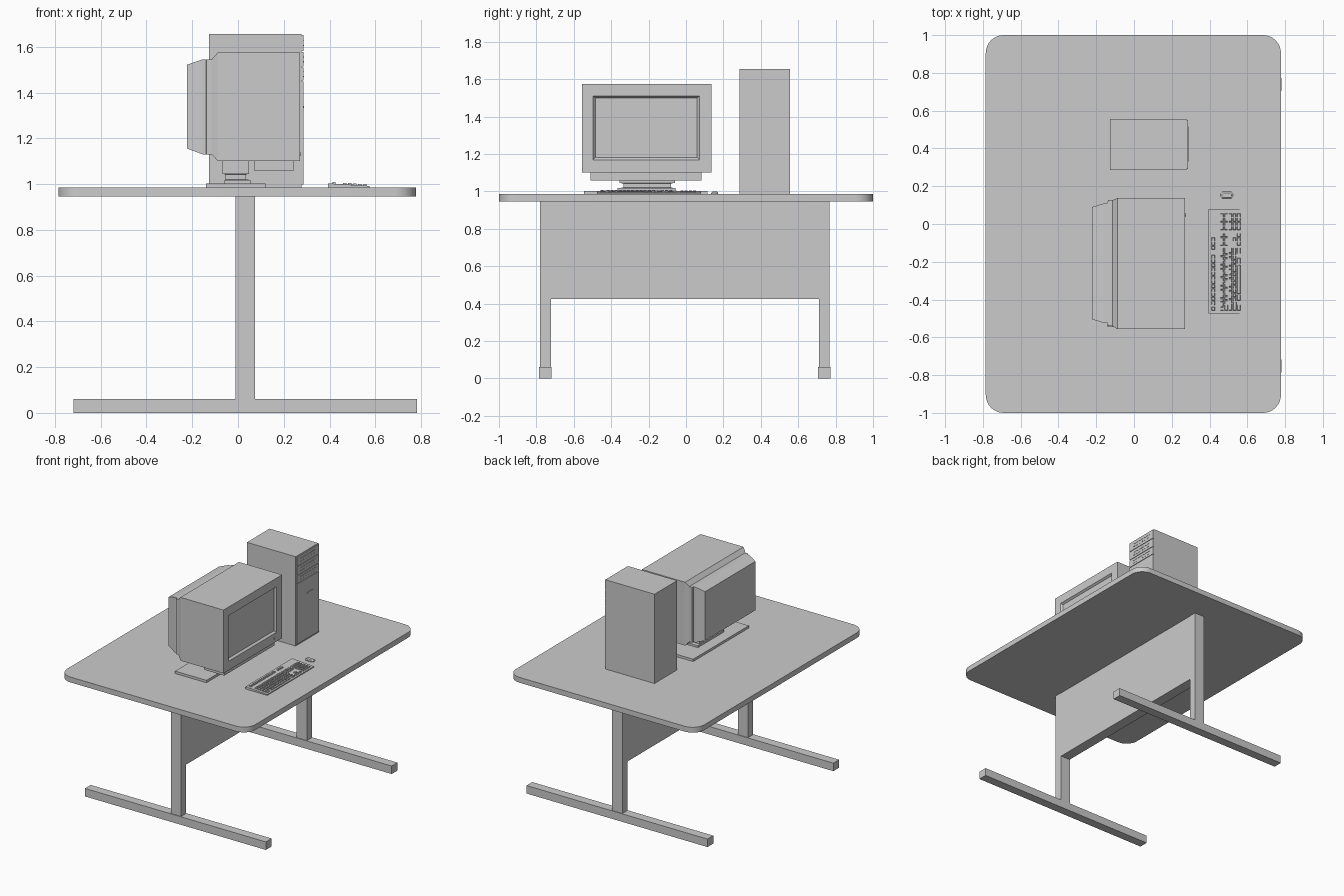
import bpy, bmesh, math
from mathutils import Vector

if "Cube" in bpy.data.objects:
    bpy.data.objects.remove(bpy.data.objects["Cube"])


def finish(name, bm):
    bmesh.ops.recalc_face_normals(bm, faces=bm.faces)
    me = bpy.data.meshes.new(name)
    bm.to_mesh(me)
    bm.free()
    ob = bpy.data.objects.new(name, me)
    bpy.context.collection.objects.link(ob)
    return ob


def add_loft(bm, rings):
    """Skin a list of equal-length point rings and cap both ends."""
    vs = [[bm.verts.new(p) for p in r] for r in rings]
    n = len(vs[0])
    for a, b in zip(vs, vs[1:]):
        for i in range(n):
            bm.faces.new((a[i], a[(i + 1) % n], b[(i + 1) % n], b[i]))
    bm.faces.new(vs[0])
    bm.faces.new(vs[-1])


def rect_x(x, y0, y1, z0, z1):
    return [(x, y0, z0), (x, y1, z0), (x, y1, z1), (x, y0, z1)]


def rect_z(z, x0, x1, y0, y1):
    return [(x0, y0, z), (x1, y0, z), (x1, y1, z), (x0, y1, z)]


def add_box(bm, x0, x1, y0, y1, z0, z1):
    add_loft(bm, [rect_z(z0, x0, x1, y0, y1), rect_z(z1, x0, x1, y0, y1)])


def loft(name, rings):
    bm = bmesh.new()
    add_loft(bm, rings)
    return finish(name, bm)


def boxes(name, *items):
    bm = bmesh.new()
    for it in items:
        add_box(bm, *it)
    return finish(name, bm)


def rounded(x0, x1, y0, y1, z, r, seg=8):
    pts = []
    for k, (cx, cy) in enumerate([(x1 - r, y1 - r), (x0 + r, y1 - r),
                                  (x0 + r, y0 + r), (x1 - r, y0 + r)]):
        for i in range(seg + 1):
            a = math.pi / 2 * (k + i / seg)
            pts.append((cx + r * math.cos(a), cy + r * math.sin(a), z))
    return pts


TOP = 0.985

# Desk
desk = loft("desk_top", [rounded(-0.785, 0.778, -1, 1, z, 0.095) for z in (0.945, TOP)])
for side, y in (("left", -0.752), ("right", 0.739)):
    boxes(side + "_leg", (-0.01, 0.075, y - 0.029, y + 0.029, 0.06, 0.945))
    boxes(side + "_foot", (-0.72, 0.782, y - 0.034, y + 0.034, 0, 0.06))
boxes("modesty_panel", (-0.007, 0.073, -0.723, 0.71, 0.425, 0.945))

# Monitor shell: stepped back, full body, recessed screen
loft("monitor_body", [
    rect_x(-0.222, -0.505, 0.09, 1.155, 1.522),
    rect_x(-0.155, -0.525, 0.11, 1.13, 1.545),
    rect_x(-0.140, -0.525, 0.11, 1.13, 1.545),
    rect_x(-0.138, -0.54, 0.126, 1.13, 1.545),
    rect_x(-0.115, -0.54, 0.126, 1.13, 1.545),
    rect_x(-0.088, -0.557, 0.137, 1.10, 1.575),
    rect_x(0.27, -0.557, 0.137, 1.10, 1.575),
    rect_x(0.27, -0.498, 0.073, 1.168, 1.51),
    rect_x(0.255, -0.485, 0.06, 1.18, 1.50)])
boxes("monitor_chin", (0.073, 0.243, -0.51, 0.083, 1.058, 1.10))
bm = bmesh.new()
bmesh.ops.create_cone(bm, cap_ends=True, segments=16, radius1=0.009, radius2=0.009, depth=0.01)
for v in bm.verts:
    v.co = Vector((0.271 + v.co.z * 0.6, 0.05 + v.co.x, 1.132 + v.co.y))
finish("power_button", bm)

# Monitor stand
loft("monitor_neck", [
    rect_z(1.003, -0.06, 0.055, -0.365, -0.055),
    rect_z(1.018, -0.06, 0.055, -0.365, -0.055),
    rect_z(1.02, -0.055, 0.035, -0.335, -0.08),
    rect_z(1.042, -0.055, 0.035, -0.335, -0.08),
    rect_z(1.045, -0.068, 0.047, -0.355, -0.06),
    rect_z(1.10, -0.068, 0.047, -0.355, -0.06)])
boxes("monitor_base", (-0.14, 0.12, -0.545, 0.115, TOP, 1.003))

# Tower case with front bays
boxes("tower_case", (-0.127, 0.278, 0.287, 0.555, TOP, 1.655))
y0, y1 = 0.291, 0.551
bays = [(1.452, 1.510), (1.514, 1.578), (1.582, 1.651)]
boxes("tower_front_panels", (0.278, 0.286, y0, y1, 0.998, 1.448),
      *[(0.278, 0.286, y0, y1, a, b) for a, b in bays])
vents = []
for a, b in bays:
    m = (a + b) / 2
    vents.append((0.286, 0.288, 0.33, 0.515, m + 0.008, m + 0.012))
    vents += [(0.286, 0.288, 0.335 + i * 0.03, 0.350 + i * 0.03, m - 0.014, m - 0.009)
              for i in range(6)]
boxes("tower_bay_trim", *vents)
boxes("disk_slot", (0.285, 0.289, 0.412, 0.482, 1.333, 1.342))

# Keyboard wedge
KX0, KX1, KZ0, KZ1 = 0.394, 0.575, 1.003, 0.992
KY0, KY1 = -0.475, 0.08
loft("keyboard_body", [
    [(KX0, y, TOP), (KX1, y, TOP), (KX1, y, KZ1), (KX0, y, KZ0)] for y in (KY0, KY1)])

# Keys: function row, main block, navigation block and number pad
bm = bmesh.new()


def key(x, y, w, d=0.017):
    z = KZ0 + (KZ1 - KZ0) * (x - KX0) / (KX1 - KX0)
    g = 0.003
    add_loft(bm, [rect_z(z - 0.002, x, x + d, y, y + w - g),
                  rect_z(z + 0.006, x + 0.002, x + d - 0.002, y + 0.002, y + w - g - 0.002)])


P = 0.0222
for i in range(16):
    key(0.411, -0.458 + i * P + (i > 0) * 0.008 + (i > 12) * 0.026, P)
START = [0, 1.5, 1.75, 2.2, 1.5]
for r in range(5):
    x = 0.457 + r * P
    if r < 4:
        key(x, -0.458, START[r] * P or P, 0.018)
        y = -0.458 + (START[r] or 1) * P
        while y + 2 * P < -0.125:
            key(x, y, P)
            y += P
        key(x, y, -0.123 - y)
    else:
        for a, b in ((-0.458, -0.425), (-0.405, -0.372), (-0.37, -0.215), (-0.21, -0.177), (-0.157, -0.123)):
            key(x, a, b - a)
    for c in range(3):
        if r < 2 or r == 4 or (r == 3 and c == 1):
            key(x, -0.113 + c * P, P)
    for c in range(4):
        key(x, -0.031 + c * P, P)
finish("keyboard_keys", bm)

# Mouse
mouse = loft("mouse", [
    rounded(0.458, 0.524, 0.135, 0.171, TOP, 0.012, 4),
    rounded(0.458, 0.524, 0.135, 0.171, 0.992, 0.012, 4),
    rounded(0.466, 0.516, 0.141, 0.165, 0.998, 0.009, 4)])

# Smooth the rounded parts
for ob in (desk, mouse):
    bpy.ops.object.select_all(action='DESELECT')
    ob.select_set(True)
    bpy.context.view_layer.objects.active = ob
    bpy.ops.object.shade_smooth_by_angle(angle=math.radians(30))
